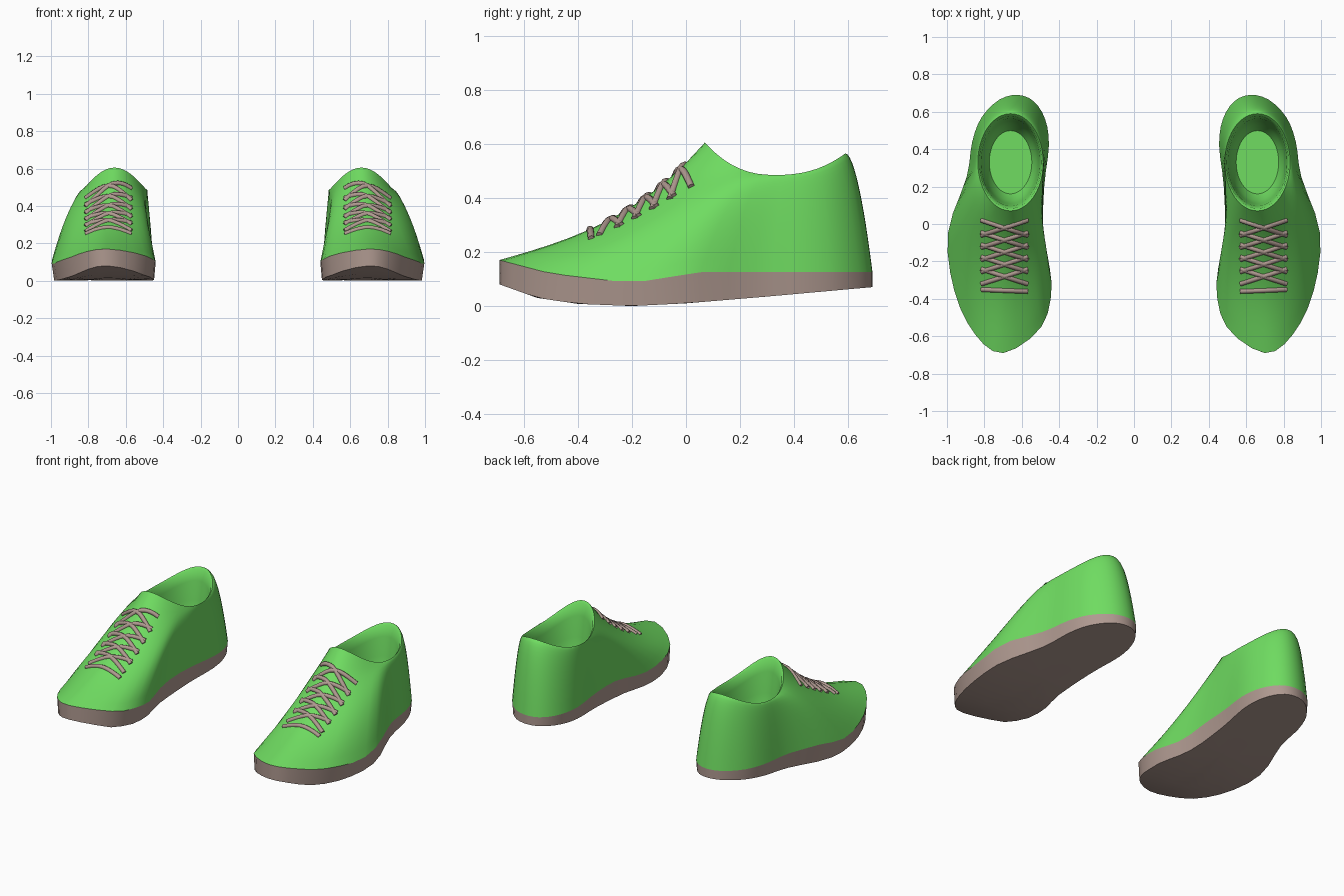
import bpy
import bmesh
from math import pi, cos, sin
from mathutils import Vector
from mathutils.bvhtree import BVHTree

cube = bpy.data.objects.get("Cube")
if cube:
    bpy.data.objects.remove(cube, do_unlink=True)

CENTRE = 0.66      # distance of each shoe from the middle
STEPS = 3          # points per outline segment


def make_material(name, rgb):
    mat = bpy.data.materials.new(name)
    mat.use_nodes = True
    mat.diffuse_color = (*rgb, 1)
    mat.node_tree.nodes["Principled BSDF"].inputs["Base Color"].default_value = (*rgb, 1)
    return mat


green = make_material("green fabric", (0.16, 0.72, 0.12))
taupe = make_material("taupe rubber", (0.43, 0.32, 0.28))


def interpolate(table, y):
    """Piecewise linear height along the length of the shoe."""
    if y <= table[0][0]:
        return table[0][1]
    for (y_a, z_a), (y_b, z_b) in zip(table, table[1:]):
        if y <= y_b:
            return z_a + (z_b - z_a) * (y - y_a) / (y_b - y_a)
    return table[-1][1]


def smooth_loop(points):
    """Closed Catmull-Rom curve through the points."""
    pts = [Vector(p) for p in points]
    n = len(pts)
    loop = []
    for i in range(n):
        a, b, c, d = (pts[(i + k) % n] for k in (-1, 0, 1, 2))
        for s in range(STEPS):
            t = s / STEPS
            loop.append(b + (c - a) * t / 2
                        + (a * 2 - b * 5 + c * 4 - d) * t * t / 2
                        + (b * 3 - a - c * 3 + d) * t ** 3 / 2)
    return loop


# Footprint of the left shoe: toe, outer side, heel, inner side
footprint = smooth_loop([
    (.04, -.69), (.19, -.59), (.30, -.36), (.335, -.05),
    (.235, .25), (.205, .44), (.155, .57), (.06, .665),
    (-.04, .69), (-.125, .655), (-.185, .56), (-.205, .42),
    (-.18, .20), (-.175, -.08), (-.22, -.32), (-.165, -.55)])
COUNT = len(footprint)
angles = [2 * pi * i / COUNT for i in range(COUNT)]

sole_bottom = [(-.69, .08), (-.55, .03), (-.4, .008), (-.2, 0), (0, .01), (.3, .035), (.69, .07)]
sole_top = [(-.69, .17), (-.5, .12), (-.2, .085), (.05, .125), (.69, .125)]


def collar_point(t, scale=1.0):
    c = cos(t)
    z = 0.485 + (0.12 if c > 0 else 0.08) * abs(c) ** 2.4
    return Vector((0.175 * scale * sin(t), 0.33 - 0.26 * scale * c, z))


def seam_point(p):
    return Vector((p.x, p.y, interpolate(sole_top, p.y)))


def wall_ring(a):
    """Ring of the upper, from the sole seam (a=0) to the collar (a=1)."""
    ring = []
    for p, t in zip(footprint, angles):
        low, high = seam_point(p), collar_point(t)
        front = max(0, cos(t)) ** 2
        rise = front * (a + a ** 3) / 2 + (1 - front) * (1 - (1 - a) ** 1.8)
        q = low.lerp(high, a)
        q.z = low.z + (high.z - low.z) * rise
        ring.append(q)
    return ring


def lining_ring(scale, depth):
    """Ring inside the opening; depth 0 is the collar, 1 the insole."""
    ring = []
    for t in angles:
        q = collar_point(t, scale)
        q.z += (0.17 - q.z) * depth
        ring.append(q)
    return ring


def bottom_ring(scale):
    ring = []
    for p in footprint:
        q = Vector((p.x * scale * (0.94 if scale == 1 else 1), p.y * scale, 0))
        q.z = interpolate(sole_bottom, q.y)
        ring.append(q)
    return ring


def sole_side_ring(blend):
    return [Vector((p.x * (0.96 + 0.04 * blend), p.y,
                    interpolate(sole_bottom, p.y) * (1 - blend)
                    + interpolate(sole_top, p.y) * blend)) for p in footprint]


def smooth(obj, degrees):
    bpy.ops.object.select_all(action='DESELECT')
    obj.select_set(True)
    bpy.context.view_layer.objects.active = obj
    bpy.ops.object.shade_smooth_by_angle(angle=degrees * pi / 180)


def add_object(name, mesh, mat):
    obj = bpy.data.objects.new(name, mesh)
    mesh.materials.clear()
    mesh.materials.append(mat)
    bpy.context.collection.objects.link(obj)
    smooth(obj, 50)
    return obj


def loft(name, rings, side, mat, cap_start=False, cap_end=False):
    bm = bmesh.new()
    rows = [[bm.verts.new((side * (p.x + CENTRE), p.y, p.z)) for p in ring] for ring in rings]

    def face(verts):
        bm.faces.new(verts if side > 0 else verts[::-1])

    for low, high in zip(rows, rows[1:]):
        for i in range(COUNT):
            j = (i + 1) % COUNT
            face([low[i], low[j], high[j], high[i]])
    if cap_start:
        face(rows[0][::-1])
    if cap_end:
        face(rows[-1])
    mesh = bpy.data.meshes.new(name)
    bm.to_mesh(mesh)
    tree = BVHTree.FromBMesh(bm)
    bm.free()
    add_object(name, mesh, mat)
    return tree


def lace_path(tree, side, start, end):
    """Points that ride over the upper and tuck in at both ends."""
    path = []
    steps = 10
    for k in range(steps + 1):
        f = k / steps
        u = start[0] + (end[0] - start[0]) * f
        y = start[1] + (end[1] - start[1]) * f
        hit, normal, _, _ = tree.ray_cast(Vector((side * (u + CENTRE), y, 2)), Vector((0, 0, -1)))
        if hit:
            lift = 0.024 if 0 < k < steps else -0.01
            path.append(hit + normal * lift)
    return path


def add_laces(name, tree, side):
    left, right = -0.09, 0.155
    lines = [((left, -.36), (right, -.35))]
    for k in range(5):
        y = -0.32 + 0.065 * k
        lines.append(((left, y), (right, y + 0.08)))
        lines.append(((right, y), (left, y + 0.08)))
    curve = bpy.data.curves.new(name, 'CURVE')
    curve.dimensions = '3D'
    curve.bevel_depth = 0.013
    curve.bevel_resolution = 2
    curve.use_fill_caps = True
    for start, end in lines:
        path = lace_path(tree, side, start, end)
        spline = curve.splines.new('POLY')
        spline.points.add(len(path) - 1)
        for point, co in zip(spline.points, path):
            point.co = (*co, 1)
    # Turn the tubes into a mesh
    temp = bpy.data.objects.new(name + "_path", curve)
    bpy.context.collection.objects.link(temp)
    graph = bpy.context.evaluated_depsgraph_get()
    mesh = bpy.data.meshes.new_from_object(temp.evaluated_get(graph))
    bpy.data.objects.remove(temp, do_unlink=True)
    add_object(name, mesh, taupe)


for label, side in (("left", 1), ("right", -1)):
    # Sole: underside rings, then the side wall
    sole = [bottom_ring(s) for s in (0.05, 0.35, 0.65, 0.85)]
    sole += [sole_side_ring(b) for b in (0, 0.4, 0.8, 1)]
    loft(label + "_sole", sole, side, taupe, cap_start=True)

    # Upper: outer wall up to the collar, then the lining down to the insole
    upper = [wall_ring(k / 12) for k in range(13)]
    upper += [lining_ring(s, d) for s, d in
              ((0.95, 0.03), (0.9, 0.2), (0.85, 0.5), (0.78, 0.85), (0.65, 1))]
    surface = loft(label + "_upper", upper, side, green, cap_end=True)

    add_laces(label + "_laces", surface, side)
